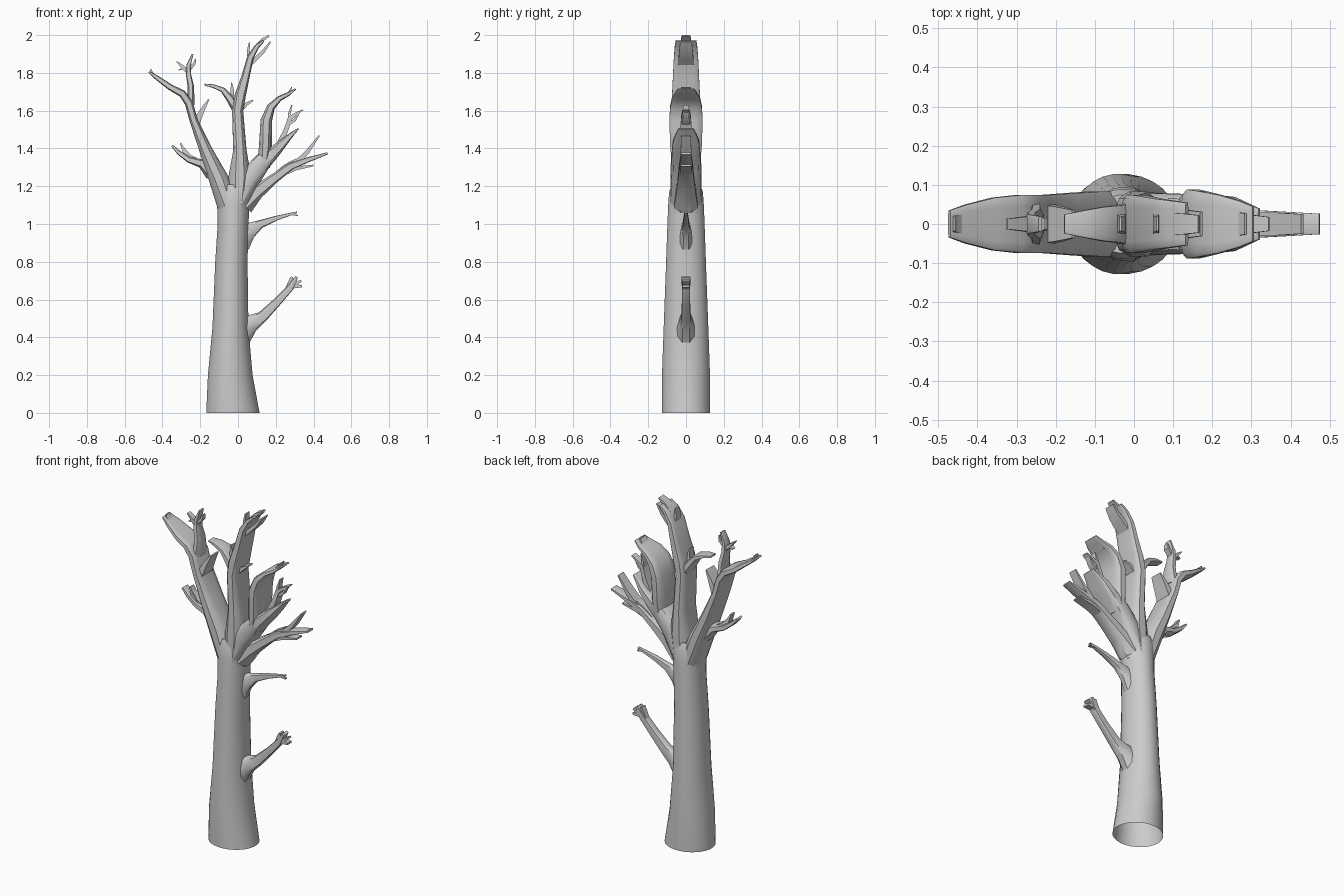
import bpy, bmesh, math
from mathutils import Vector


def loft(name, stations, sides=12, square=(2, 6), closed_start=True, upright=False):
    """Skin a limb along (x, z, half_width, half_depth) stations in the XZ plane.
    The section goes from round to boxy along the limb."""
    bm = bmesh.new()
    pts = [Vector((s[0], 0, s[1])) for s in stations]
    rings = []
    for i, (x, z, w, d) in enumerate(stations):
        a, b = pts[max(i - 1, 0)], pts[min(i + 1, len(pts) - 1)]
        t = Vector((0, 0, 1)) if upright else (b - a).normalized()
        across = Vector((t.z, 0, -t.x))
        f = i / (len(pts) - 1)
        e = 2 / (square[0] + (square[1] - square[0]) * min(1, f * 1.5))
        ring = []
        for k in range(sides):
            ang = 2 * math.pi * (k + 0.5) / sides
            c, s = math.cos(ang), math.sin(ang)
            u = math.copysign(abs(c) ** e, c) * w
            v = math.copysign(abs(s) ** e, s) * d
            ring.append(bm.verts.new(pts[i] + across * u + Vector((0, v, 0))))
        rings.append(ring)
    for r0, r1 in zip(rings, rings[1:]):
        for k in range(sides):
            j = (k + 1) % sides
            bm.faces.new((r0[k], r0[j], r1[j], r1[k]))
    bm.faces.new(rings[-1])
    if closed_start:
        bm.faces.new(rings[0][::-1])
    bmesh.ops.recalc_face_normals(bm, faces=bm.faces)
    me = bpy.data.meshes.new(name)
    bm.to_mesh(me)
    bm.free()
    ob = bpy.data.objects.new(name, me)
    bpy.context.collection.objects.link(ob)
    bpy.context.view_layer.objects.active = ob
    ob.select_set(True)
    bpy.ops.object.shade_smooth_by_angle(angle=math.radians(35))
    ob.select_set(False)
    return ob


def twig(name, *stations):
    """Small boxy four-sided offshoot."""
    return loft(name, stations, sides=4, square=(4, 6))


# Trunk, open underneath
loft("trunk", [(-.027, 0, .142, .128), (-.041, .2, .119, .128), (-.04, .45, .096, .119),
               (-.035, .8, .086, .106), (-.026, 1.0, .082, .099), (-.025, 1.1, .086, .095),
               (-.025, 1.17, .095, .09), (-.025, 1.21, .085, .075)],
     sides=28, square=(2, 2), closed_start=False, upright=True)

# Left main limb with its fork
loft("left_limb", [(-.04, 1.06, .06, .085), (-.103, 1.24, .053, .085), (-.17, 1.39, .035, .08),
                   (-.235, 1.55, .022, .075), (-.26, 1.64, .022, .075), (-.295, 1.69, .02, .075),
                   (-.36, 1.725, .016, .068), (-.43, 1.775, .012, .05), (-.472, 1.805, .005, .035)])
loft("left_upper_branch", [(-.25, 1.63, .022, .06), (-.25, 1.73, .018, .04), (-.262, 1.79, .014, .03),
                           (-.262, 1.84, .012, .025), (-.24, 1.9, .004, .02)], sides=8)
twig("left_upper_twig_a", (-.26, 1.80, .014, .025), (-.29, 1.83, .01, .02), (-.325, 1.86, .003, .015))
twig("left_upper_twig_b", (-.26, 1.81, .012, .02), (-.29, 1.825, .008, .018), (-.315, 1.815, .003, .014))
twig("left_upper_twig_c", (-.258, 1.82, .012, .02), (-.23, 1.85, .008, .02), (-.225, 1.875, .003, .015))
twig("left_tip_twig", (-.43, 1.775, .01, .03), (-.457, 1.80, .007, .025), (-.46, 1.82, .003, .02))
twig("left_inner_twig", (-.225, 1.53, .025, .06), (-.19, 1.6, .014, .05), (-.155, 1.66, .004, .04))

# Low left branch
loft("left_low_branch", [(-.14, 1.26, .035, .06), (-.19, 1.32, .026, .045), (-.26, 1.34, .016, .035),
                         (-.31, 1.375, .012, .03), (-.35, 1.415, .006, .025)], sides=8)
twig("left_low_twig_a", (-.255, 1.34, .018, .03), (-.285, 1.385, .01, .025), (-.305, 1.43, .004, .02))
twig("left_low_twig_b", (-.22, 1.335, .016, .03), (-.26, 1.36, .012, .025), (-.29, 1.405, .005, .02))

# Middle main limb
loft("middle_limb", [(.0, 1.06, .06, .085), (.01, 1.25, .062, .085), (.01, 1.39, .036, .08),
                     (-.002, 1.6, .03, .076), (.012, 1.68, .03, .075), (.04, 1.78, .022, .07),
                     (.065, 1.88, .018, .065), (.1, 1.94, .013, .06), (.135, 1.97, .006, .055)])
twig("middle_top_twig_a", (.09, 1.93, .014, .035), (.13, 1.975, .01, .03), (.165, 1.997, .004, .025))
twig("middle_top_twig_b", (.055, 1.84, .016, .05), (.1, 1.88, .012, .045), (.135, 1.915, .01, .04),
     (.172, 1.965, .004, .035))
twig("middle_top_twig_c", (.06, 1.86, .012, .03), (.055, 1.92, .008, .025), (.06, 1.96, .003, .02))
loft("middle_left_branch", [(-.005, 1.6, .025, .06), (-.04, 1.66, .022, .05), (-.08, 1.71, .014, .045),
                            (-.13, 1.73, .01, .035), (-.178, 1.738, .005, .025)], sides=8)
twig("middle_left_twig", (-.035, 1.66, .014, .03), (-.03, 1.71, .01, .025), (-.035, 1.75, .003, .02))
twig("middle_right_twig", (.01, 1.6, .014, .04), (.045, 1.635, .01, .03), (.08, 1.655, .004, .025))

# Right main limb, its broad upright board and twigs
loft("right_limb", [(.0, 1.1, .06, .085), (.06, 1.24, .06, .08), (.13, 1.33, .048, .078),
                    (.19, 1.38, .033, .076), (.25, 1.44, .02, .07), (.285, 1.475, .012, .055),
                    (.32, 1.505, .004, .04)])
loft("right_upright_board", [(.135, 1.3, .036, .075), (.145, 1.4, .036, .085), (.15, 1.55, .031, .09),
                             (.175, 1.62, .022, .085), (.22, 1.665, .014, .075),
                             (.27, 1.69, .01, .06), (.305, 1.715, .004, .045)])
twig("right_board_twig", (.23, 1.665, .012, .045), (.265, 1.685, .008, .035), (.285, 1.725, .003, .03))
twig("right_twig_a", (.22, 1.42, .02, .045), (.255, 1.5, .014, .035), (.275, 1.56, .013, .03),
     (.31, 1.585, .008, .025), (.345, 1.605, .003, .02))
twig("right_twig_b", (.272, 1.54, .012, .025), (.272, 1.585, .008, .02), (.285, 1.63, .003, .018))
twig("right_twig_c", (.265, 1.53, .012, .025), (.3, 1.55, .008, .02), (.325, 1.59, .003, .018))

# Low right branch reaching furthest out
loft("right_low_branch", [(.03, 1.1, .06, .07), (.1, 1.17, .04, .055), (.19, 1.24, .027, .045),
                          (.28, 1.305, .02, .038), (.37, 1.34, .014, .033), (.474, 1.374, .006, .027)], sides=8)
twig("right_low_twig_a", (.3, 1.31, .02, .035), (.37, 1.385, .012, .033), (.43, 1.468, .004, .028))
twig("right_low_twig_b", (.23, 1.265, .016, .035), (.31, 1.295, .011, .035), (.4, 1.31, .005, .03))
twig("right_low_twig_c", (.18, 1.24, .018, .03), (.25, 1.305, .012, .03), (.31, 1.345, .004, .025))

# Two small branches on the side of the trunk
loft("upper_side_branch", [(.01, .93, .085, .045), (.06, .965, .045, .026), (.12, 1.0, .022, .018),
                           (.2, 1.03, .013, .014), (.27, 1.05, .008, .011), (.312, 1.062, .004, .008)], sides=10)
twig("upper_side_twig", (.25, 1.045, .008, .01), (.285, 1.052, .006, .01), (.317, 1.045, .003, .008))
loft("lower_side_branch", [(.01, .43, .085, .06), (.07, .475, .048, .038), (.13, .51, .03, .026),
                           (.21, .59, .022, .022), (.275, .66, .018, .022), (.31, .72, .008, .024)], sides=10)
twig("lower_side_twig_a", (.255, .64, .018, .02), (.295, .672, .014, .02), (.338, .67, .007, .02))
twig("lower_side_twig_b", (.27, .66, .014, .02), (.3, .68, .01, .02), (.335, .7, .006, .02))
twig("lower_side_twig_c", (.25, .63, .014, .018), (.275, .69, .012, .018), (.285, .72, .006, .02))
